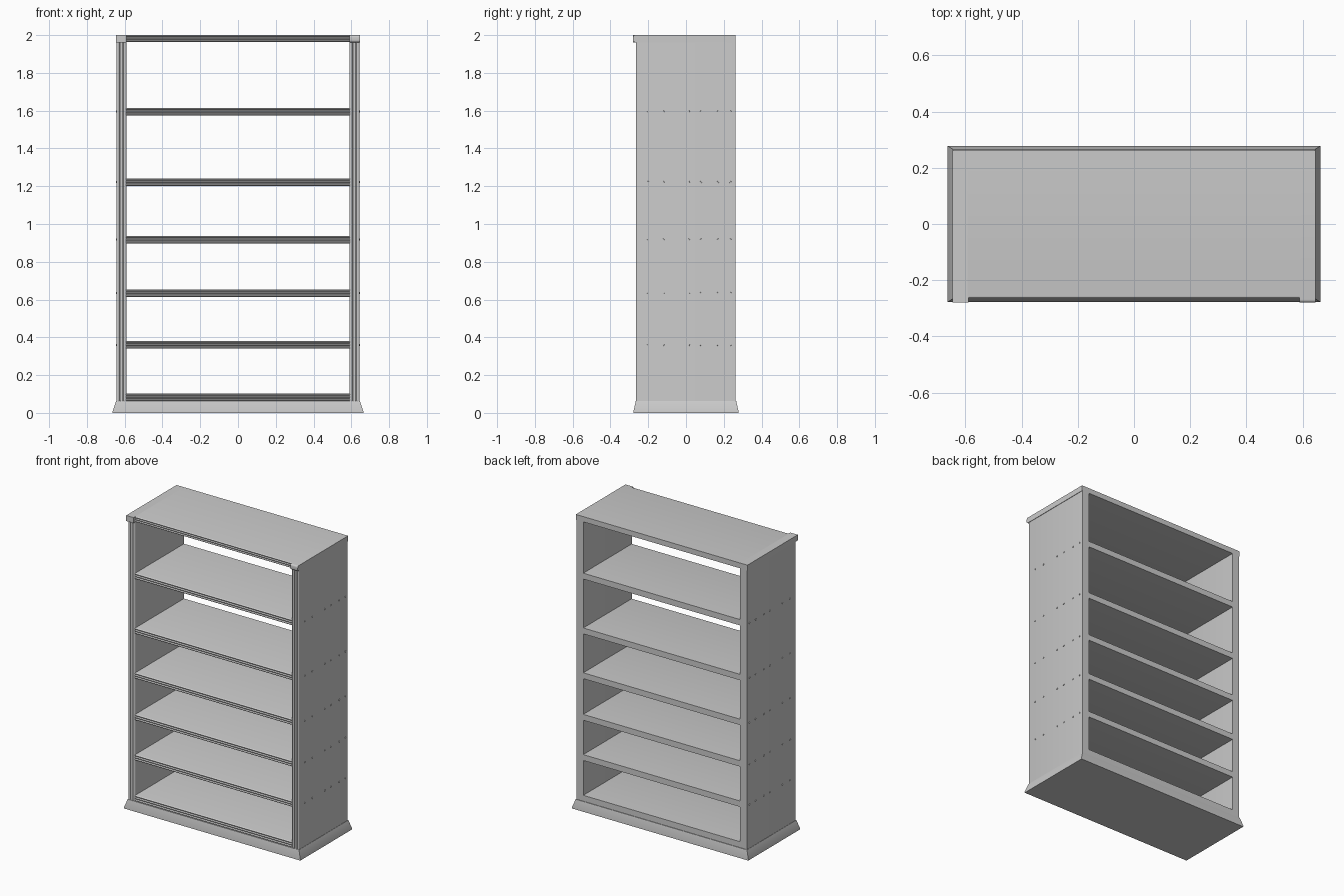
import bpy, bmesh, math
from mathutils import Vector

if "Cube" in bpy.data.objects:
    bpy.data.objects.remove(bpy.data.objects["Cube"])

mat = bpy.data.materials.new("light grey")
mat.diffuse_color = (0.6, 0.6, 0.6, 1)
mat.use_nodes = True
mat.node_tree.nodes["Principled BSDF"].inputs["Base Color"].default_value = mat.diffuse_color

def finish(bm, name):
    bmesh.ops.recalc_face_normals(bm, faces=bm.faces)
    me = bpy.data.meshes.new(name)
    bm.to_mesh(me)
    bm.free()
    me.materials.append(mat)
    ob = bpy.data.objects.new(name, me)
    bpy.context.collection.objects.link(ob)
    return ob

def prism(name, pts, depth):
    """Extrude a closed 3D outline along a vector."""
    bm = bmesh.new()
    f = bm.faces.new([bm.verts.new(p) for p in pts])
    r = bmesh.ops.extrude_face_region(bm, geom=[f])
    bmesh.ops.translate(bm, vec=Vector(depth),
                        verts=[v for v in r["geom"] if isinstance(v, bmesh.types.BMVert)])
    return finish(bm, name)

def reeds(a, b, y, n, depth, gap):
    """Outline across a front edge: n rounded reeds with narrow flat grooves."""
    w = (b - a - gap * (n - 1)) / n
    out = []
    for i in range(n):
        s = a + i * (w + gap)
        for k in range(7):
            t = math.pi * k / 6
            out.append((s + w / 2 - w / 2 * math.cos(t), y - depth * math.sin(t)))
    return out

BACK = 0.262

# Shelves with a reeded front edge
for i, z in enumerate((0.083, 0.36, 0.634, 0.917, 1.222, 1.595, 1.982)):
    h = 0.018 if i == 6 else 0.02
    edge = reeds(z - h, z + h, -0.257, 3, 0.007, 0.003)
    pts = [(-0.592, y, s) for s, y in edge] + [(-0.592, BACK, z + h), (-0.592, BACK, z - h)]
    prism("top_board" if i == 6 else f"shelf_{i + 1}", pts, (1.184, 0, 0))

# Side panels with reeded fronts, top caps and shelf pegs
for s, side in ((-1, "left"), (1, "right")):
    edge = reeds(0.59, 0.643, -0.258, 3, 0.007, 0.004)
    pts = [(s * x, y, 0.055) for x, y in edge] + [(s * 0.643, BACK, 0.055), (s * 0.59, BACK, 0.055)]
    prism(f"{side}_side_panel", pts, (0, 0, 1.91))

    # Cap block, rounded on its front and outer lower edge
    bm = bmesh.new()
    bmesh.ops.create_cube(bm, size=1)
    for v in bm.verts:
        v.co = (s * (0.59 + (v.co.x + 0.5) * 0.056), -0.28 + (v.co.y + 0.5) * (BACK + 0.28),
                1.962 + (v.co.z + 0.5) * 0.038)
    front = [e for e in bm.edges if all(v.co.y < -0.2 for v in e.verts)
             and abs(e.verts[0].co.z - e.verts[1].co.z) < 0.01]
    bmesh.ops.bevel(bm, geom=front, offset=0.011, segments=4, profile=0.5, affect='EDGES')
    finish(bm, f"{side}_top_cap")

    # Small peg heads beside each shelf
    bm = bmesh.new()
    for z in (0.36, 0.634, 0.917, 1.222, 1.595):
        for y in (-0.2, -0.12, 0.015, 0.08, 0.17, 0.235):
            r = bmesh.ops.create_cone(bm, cap_ends=True, segments=8, radius1=0.006,
                                      radius2=0.005, depth=0.008)
            for v in r["verts"]:
                x, yy, zz = v.co
                v.co = (s * (0.643 + zz), y + yy, z + x)
    finish(bm, f"{side}_pegs")

# Flared plinth with a short upright foot
bm = bmesh.new()
rings = []
for x, y, z in ((0.664, 0.278, 0), (0.664, 0.278, 0.008), (0.645, 0.266, 0.063)):
    rings.append([bm.verts.new((sx * x, sy * y, z)) for sx, sy in ((-1, -1), (1, -1), (1, 1), (-1, 1))])
bm.faces.new(rings[0])
bm.faces.new(rings[-1])
for a, b in zip(rings, rings[1:]):
    for k in range(4):
        bm.faces.new((a[k], a[(k + 1) % 4], b[(k + 1) % 4], b[k]))
finish(bm, "plinth")

# Smooth the reeds and rounded caps, keep real corners sharp
for ob in bpy.context.scene.objects:
    ob.select_set(True)
    bpy.context.view_layer.objects.active = ob
bpy.ops.object.shade_smooth_by_angle(angle=math.radians(35))
